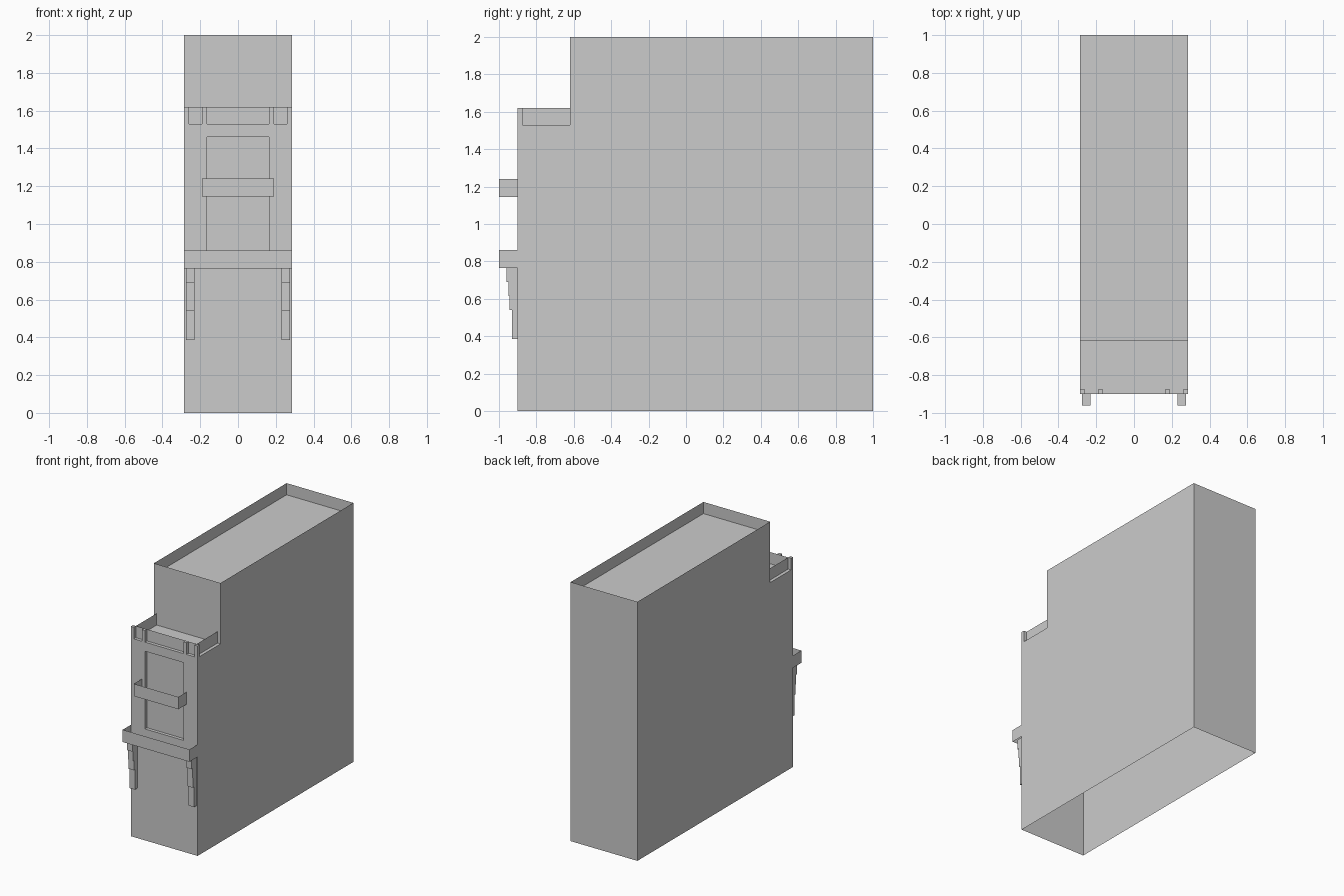
import bpy, bmesh

if "Cube" in bpy.data.objects:
    bpy.data.objects.remove(bpy.data.objects["Cube"])

W, YF, YB, YS = 0.285, -0.9, 1.0, -0.62      # half width, front, back, setback
H1, R1, H2, R2 = 1.62, 1.53, 2.0, 1.91       # parapet tops and roof levels
T = 0.025                                    # panel recess


def make(name, polys):
    bm = bmesh.new()
    for p in polys:
        bm.faces.new([bm.verts.new(c) for c in p])
    bmesh.ops.remove_doubles(bm, verts=bm.verts[:], dist=1e-5)
    bmesh.ops.recalc_face_normals(bm, faces=bm.faces[:])
    me = bpy.data.meshes.new(name)
    bm.to_mesh(me)
    bm.free()
    ob = bpy.data.objects.new(name, me)
    bpy.context.collection.objects.link(ob)
    return ob


def across(x0, x1, y, z0, z1):
    return [(x0, y, z0), (x1, y, z0), (x1, y, z1), (x0, y, z1)]


def along(x, y0, y1, z0, z1):
    return [(x, y0, z0), (x, y1, z0), (x, y1, z1), (x, y0, z1)]


def flat(x0, x1, y0, y1, z):
    return [(x0, y0, z), (x1, y0, z), (x1, y1, z), (x0, y1, z)]


def box(x0, x1, y0, y1, z0, z1):
    return [across(x0, x1, y0, z0, z1), across(x0, x1, y1, z0, z1),
            along(x0, y0, y1, z0, z1), along(x1, y0, y1, z0, z1),
            flat(x0, x1, y0, y1, z0), flat(x0, x1, y0, y1, z1)]


# Stepped building shell, open underneath
profile = [(YF, 0), (YB, 0), (YB, H2), (YS, H2), (YS, R1), (YF, R1)]
make("building_walls", [[(s * W, y, z) for y, z in profile] for s in (-1, 1)]
     + [across(-W, W, YB, 0, H2), across(-W, W, YS, R1, H2)])
make("upper_roof", [flat(-W, W, YS, YB, R2)])
make("lower_roof", [flat(-W, W, YF, YS, R1)])

# Front wall with a shallow recessed centre panel
a, z0, z1, yr = 0.165, 0.86, 1.46, YF + T
make("front_wall", [
    across(-W, W, YF, 0, z0), across(-W, W, YF, z1, R1),
    across(-W, -a, YF, z0, z1), across(a, W, YF, z0, z1),
    across(-a, a, yr, z0, z1),
    along(-a, YF, yr, z0, z1), along(a, YF, yr, z0, z1),
    flat(-a, a, YF, yr, z0), flat(-a, a, YF, yr, z1)])

# Front parapet: thin recessed panels between square posts
make("parapet_panels", [across(-W + T, W - T, yr, R1, H1)]
     + [along(s * (W - T), yr, YS, R1, H1) for s in (-1, 1)])
for x in (-W, -0.19, 0.165, W - T):
    make("parapet_post", box(x, x + T, YF, yr, R1, H1))

# Open-topped sign board and ledge, made of front and end faces
for name, w, b, t in (("sign_board", 0.19, 1.145, 1.24), ("ledge", W, 0.765, 0.86)):
    make(name, [across(-w, w, -1, b, t)]
         + [along(s * w, -1, YF, b, t) for s in (-1, 1)])

# Stepped brackets under the ledge
steps = [(0.765, 0.69, -0.96), (0.69, 0.615, -0.95),
         (0.615, 0.54, -0.943), (0.54, 0.385, -0.93)]
for side, x in (("left", -0.275), ("right", 0.23)):
    polys = []
    for top, bottom, y in steps:
        polys += [across(x, x + 0.045, y, bottom, top),
                  along(x, y, YF, bottom, top), along(x + 0.045, y, YF, bottom, top),
                  flat(x, x + 0.045, y, YF, bottom)]
    make("bracket_" + side, polys)
